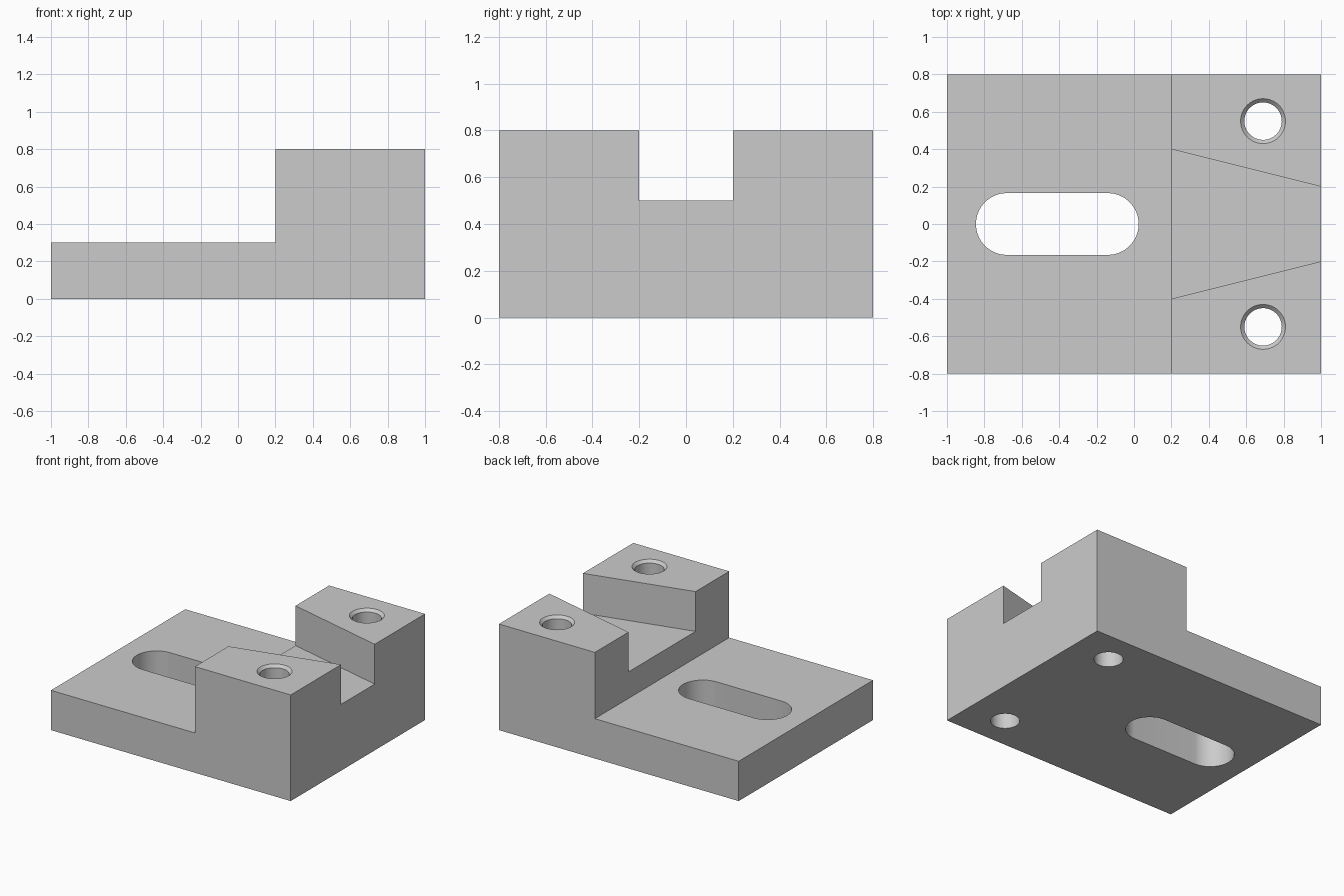
import bpy
import bmesh
from math import cos, sin, pi, radians
from mathutils import Vector

if "Cube" in bpy.data.objects:
    bpy.data.objects.remove(bpy.data.objects["Cube"], do_unlink=True)

grey = bpy.data.materials.new("light grey")
grey.use_nodes = True
colour = (0.6, 0.6, 0.6, 1)
grey.diffuse_color = colour
grey.node_tree.nodes["Principled BSDF"].inputs["Base Color"].default_value = colour


def add_object(name, bm):
    bmesh.ops.recalc_face_normals(bm, faces=bm.faces[:])
    mesh = bpy.data.meshes.new(name)
    bm.to_mesh(mesh)
    bm.free()
    mesh.materials.append(grey)
    obj = bpy.data.objects.new(name, mesh)
    bpy.context.collection.objects.link(obj)
    return obj


def prism(name, points, direction):
    """Extrude a closed outline along a direction."""
    bm = bmesh.new()
    face = bm.faces.new([bm.verts.new(p) for p in points])
    result = bmesh.ops.extrude_face_region(bm, geom=[face])
    moved = [v for v in result["geom"] if isinstance(v, bmesh.types.BMVert)]
    bmesh.ops.translate(bm, verts=moved, vec=Vector(direction))
    return add_object(name, bm)


def turned(name, profile, x, y, sides=64):
    """Stack rings of (radius, height) into a capped round solid."""
    bm = bmesh.new()
    rings = [[bm.verts.new((x + r * cos(2 * pi * i / sides),
                            y + r * sin(2 * pi * i / sides), z))
              for i in range(sides)] for r, z in profile]
    for low, high in zip(rings, rings[1:]):
        for i in range(sides):
            j = (i + 1) % sides
            bm.faces.new((low[i], low[j], high[j], high[i]))
    bm.faces.new(rings[0])
    bm.faces.new(rings[-1])
    return add_object(name, bm)


# Stepped block
step = [(-1, 0), (1, 0), (1, 0.8), (0.2, 0.8), (0.2, 0.3), (-1, 0.3)]
block = prism("stepped_block", [(x, -0.8, z) for x, z in step], (0, 1.6, 0))

# Tapered channel through the raised end, carried past both faces
channel = [(0.1, -0.425), (1.1, -0.175), (1.1, 0.175), (0.1, 0.425)]
cutters = [prism("channel_cutter", [(x, y, 0.5) for x, y in channel], (0, 0, 0.5))]

# Rounded slot through the low plate
radius, steps = 0.165, 32
slot = []
for centre, start in ((-0.14, -pi / 2), (-0.68, pi / 2)):
    for i in range(steps + 1):
        a = start + pi * i / steps
        slot.append((centre + radius * cos(a), radius * sin(a), -0.1))
cutters.append(prism("slot_cutter", slot, (0, 0, 0.6)))

# Bolt holes with a chamfered rim
hole = [(0.1, -0.1), (0.1, 0.78), (0.12, 0.8), (0.12, 0.9)]
for side, y in (("left", 0.55), ("right", -0.55)):
    cutters.append(turned(side + "_hole_cutter", hole, 0.69, y))

# Cut everything out and drop the cutters
bpy.context.view_layer.objects.active = block
for cutter in cutters:
    cutter.hide_render = True
    mod = block.modifiers.new(cutter.name, "BOOLEAN")
    mod.operation = "DIFFERENCE"
    mod.solver = "EXACT"
    mod.object = cutter
    bpy.ops.object.modifier_apply(modifier=mod.name)
    bpy.data.objects.remove(cutter, do_unlink=True)

# Smooth bores, crisp edges
bpy.ops.object.select_all(action="DESELECT")
block.select_set(True)
bpy.ops.object.shade_smooth_by_angle(angle=radians(30))
